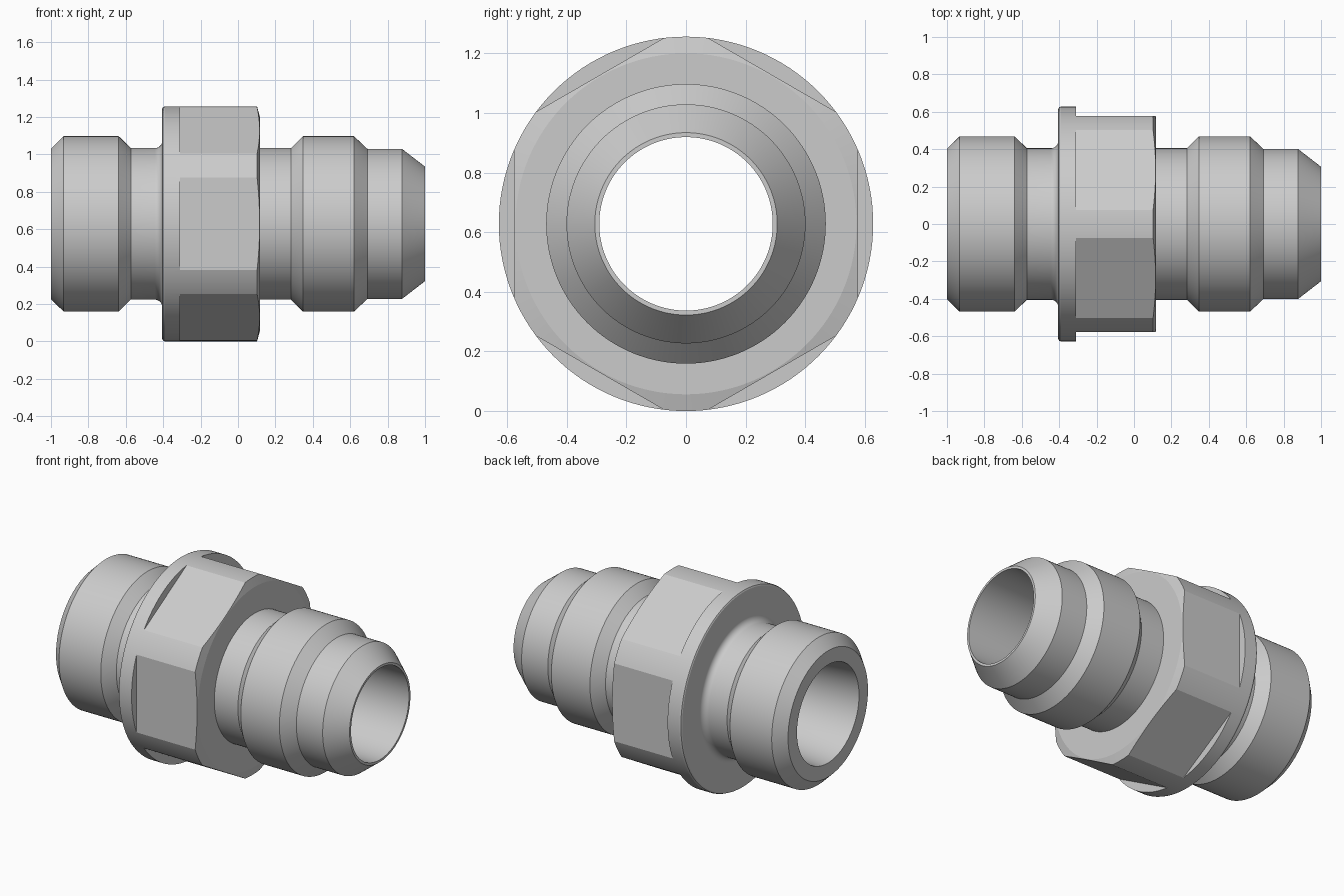
import bpy, bmesh, math

if "Cube" in bpy.data.objects:
    bpy.data.objects.remove(bpy.data.objects["Cube"])

R = 0.628          # largest radius, also the axis height
SEG = 128


def make_object(name, bm):
    bmesh.ops.recalc_face_normals(bm, faces=bm.faces)
    mesh = bpy.data.meshes.new(name)
    bm.to_mesh(mesh)
    bm.free()
    obj = bpy.data.objects.new(name, mesh)
    bpy.context.collection.objects.link(obj)
    obj.location.z = R
    return obj


def lathe_x(name, profile, closed_rings=SEG):
    """Revolve a closed (x, radius) profile around the x axis."""
    bm = bmesh.new()
    rings = []
    for i in range(closed_rings):
        a = 2 * math.pi * i / closed_rings
        rings.append([bm.verts.new((x, r * math.sin(a), r * math.cos(a))) for x, r in profile])
    n = len(profile)
    for i in range(closed_rings):
        p, q = rings[i], rings[(i + 1) % closed_rings]
        for j in range(n):
            k = (j + 1) % n
            bm.faces.new((p[j], p[k], q[k], q[j]))
    return make_object(name, bm)


# Fitting profile: thread end, neck, fillet, flange, hex blank, cone end, bore
fillet = [(-0.445 + 0.04 * math.sin(t), 0.445 - 0.04 * math.cos(t))
          for t in [math.pi / 2 * i / 10 for i in range(11)]]
profile = [(-1, 0.402), (-0.932, 0.469), (-0.638, 0.469), (-0.573, 0.405)]
profile += fillet
profile += [(-0.405, 0.616), (-0.401, 0.624), (-0.391, R),
            (0.102, R), (0.117, 0.572), (0.117, 0.405),
            (0.283, 0.405), (0.348, 0.469), (0.62, 0.469), (0.692, 0.401),
            (0.877, 0.401), (1.0, 0.306), (1.0, 0.291), (-0.75, 0.291), (-1, 0.312)]
body = lathe_x("fitting_body", profile)

# Cutter with a hexagonal hole that mills the wrench flats
hex_r = 0.577 / math.cos(math.pi / 6)
cutter = lathe_x("hex_cutter", [(-0.31, hex_r), (-0.31, 1.2), (0.2, 1.2), (0.2, hex_r)], 6)
cutter.hide_render = True

mod = body.modifiers.new("wrench_flats", 'BOOLEAN')
mod.operation = 'DIFFERENCE'
mod.solver = 'EXACT'
mod.object = cutter
bpy.context.view_layer.objects.active = body
body.select_set(True)
bpy.ops.object.modifier_apply(modifier=mod.name)
bpy.data.objects.remove(cutter, do_unlink=True)

# Smooth round surfaces, crisp machined edges
bpy.ops.object.shade_smooth_by_angle(angle=math.radians(12))
